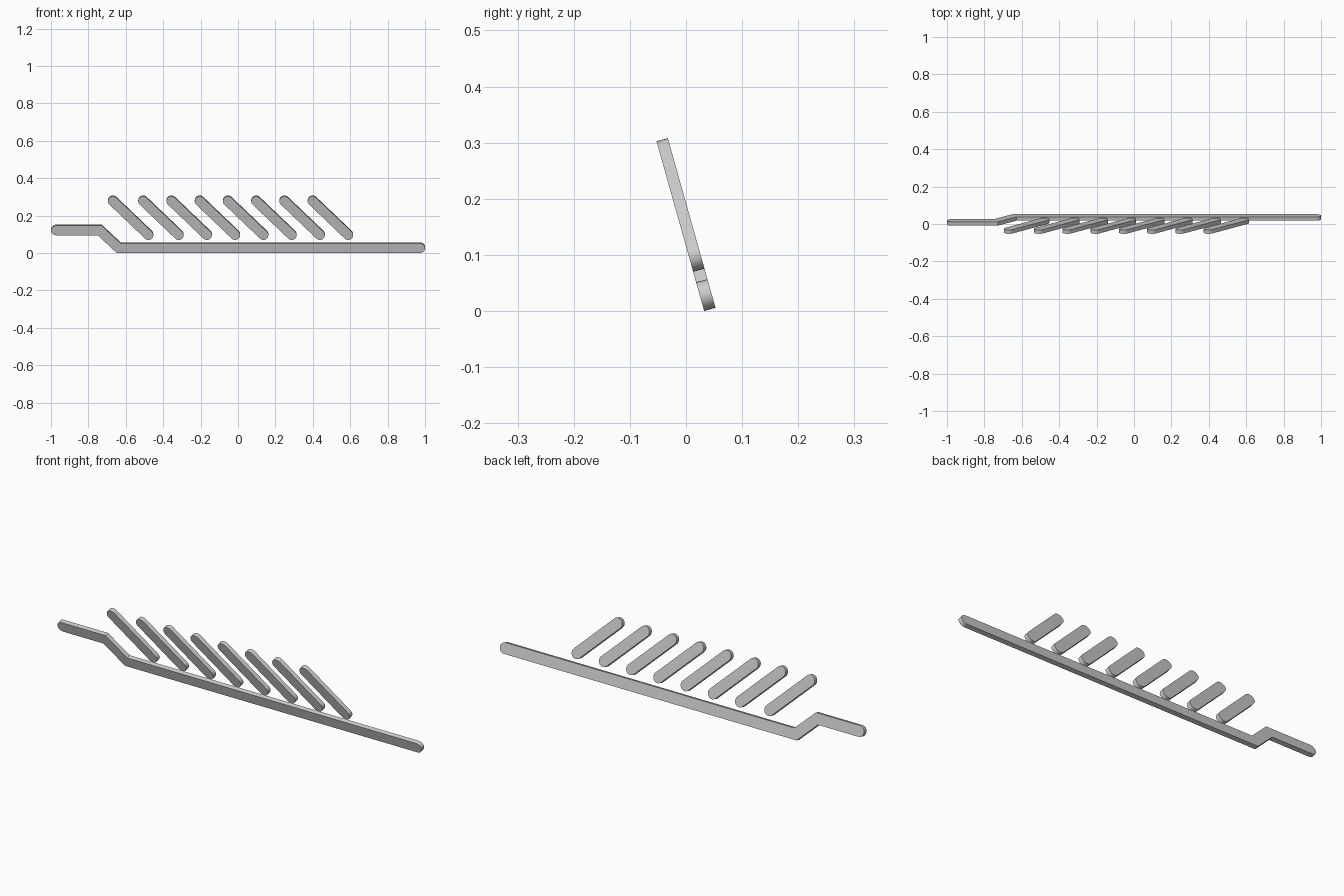
import bpy, bmesh
from math import pi, radians, sin, cos
from mathutils import Vector, Matrix

cube = bpy.data.objects.get("Cube")
if cube:
    bpy.data.objects.remove(cube, do_unlink=True)

RADIUS = 0.0265      # half width of every bar
THICK = 0.021        # plate thickness
HEIGHT = 0.314       # height measured along the leaning plane
LEAN = radians(15.7)
CAP_STEPS = 12

grey = bpy.data.materials.new("grey")
grey.use_nodes = True
colour = (0.6, 0.6, 0.6, 1)
grey.diffuse_color = colour
grey.node_tree.nodes["Principled BSDF"].inputs["Base Color"].default_value = colour

# Leaning plane: local y runs up the slope, local z is the thickness
plane = (Matrix.Translation((0, 0, (HEIGHT * cos(LEAN) + THICK * sin(LEAN)) / 2))
         @ Matrix.Rotation(pi / 2 + LEAN, 4, 'X')
         @ Matrix.Translation((0, -HEIGHT / 2, -THICK / 2)))


def one_side(path):
    """Mitred offset to the right of the path, then a round cap at its end."""
    dirs = [(b - a).normalized() for a, b in zip(path, path[1:])]
    right = [Vector((d.y, -d.x)) for d in dirs]
    points = []
    for p, m, n in zip(path[1:-1], right, right[1:]):
        points.append(p + (m + n) * RADIUS / (1 + m.dot(n)))
    for i in range(CAP_STEPS + 1):
        a = pi * i / CAP_STEPS
        points.append(path[-1] + (right[-1] * cos(a) + dirs[-1] * sin(a)) * RADIUS)
    return points


def flat_bar(name, path):
    path = [Vector(p) for p in path]
    outline = one_side(path) + one_side(path[::-1])
    bm = bmesh.new()
    face = bm.faces.new([bm.verts.new((p.x, p.y, 0)) for p in outline])
    top = bmesh.ops.extrude_face_region(bm, geom=[face])["geom"]
    bmesh.ops.translate(bm, vec=(0, 0, THICK),
                        verts=[v for v in top if isinstance(v, bmesh.types.BMVert)])
    bmesh.ops.recalc_face_normals(bm, faces=bm.faces)
    mesh = bpy.data.meshes.new(name)
    bm.to_mesh(mesh)
    bm.free()
    mesh.materials.append(grey)
    obj = bpy.data.objects.new(name, mesh)
    bpy.context.collection.objects.link(obj)
    obj.matrix_world = plane
    bpy.ops.object.select_all(action='DESELECT')
    obj.select_set(True)
    bpy.context.view_layer.objects.active = obj
    bpy.ops.object.shade_smooth_by_angle(angle=radians(30))


# Long rail with a stepped-up end
low, high = RADIUS, 0.125
flat_bar("rail", [(-1 + RADIUS, high), (-0.739, high), (-0.638, low), (1 - RADIUS, low)])

# Row of slanted slats; the first stands slightly apart
for i in range(8):
    x = -0.563 + 0.151 * i - (0.011 if i == 0 else 0)
    flat_bar(f"slat_{i + 1}", [(x - 0.095, HEIGHT - RADIUS), (x + 0.095, 0.099)])
